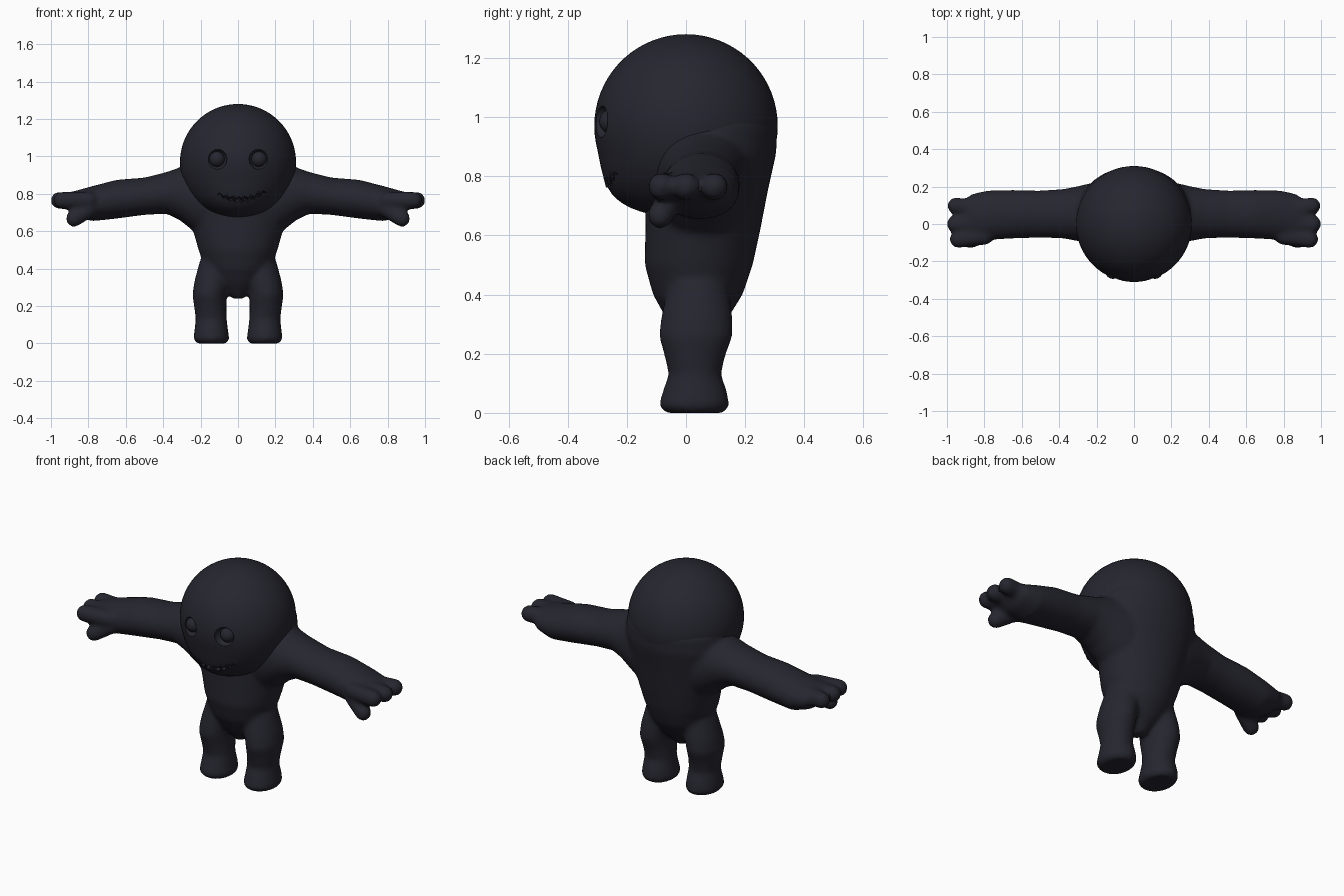
import bpy, bmesh, math
from mathutils import Vector, Matrix

if "Cube" in bpy.data.objects:
    bpy.data.objects.remove(bpy.data.objects["Cube"])

skin = bpy.data.materials.new("charcoal skin")
skin.diffuse_color = (0.019, 0.019, 0.029, 1)
skin.use_nodes = True
skin.node_tree.nodes["Principled BSDF"].inputs["Base Color"].default_value = skin.diffuse_color
HEAD_Z, HEAD_R = 0.97, 0.31


def make_object(name, bm):
    bmesh.ops.recalc_face_normals(bm, faces=bm.faces)
    me = bpy.data.meshes.new(name)
    bm.to_mesh(me)
    bm.free()
    me.materials.append(skin)
    ob = bpy.data.objects.new(name, me)
    bpy.context.collection.objects.link(ob)
    return ob


def finish(ob):
    """Apply all modifiers and shade smooth."""
    bpy.context.view_layer.update()
    ev = ob.evaluated_get(bpy.context.evaluated_depsgraph_get())
    me = bpy.data.meshes.new_from_object(ev)
    ob.modifiers.clear()
    ob.data = me
    me.materials.clear()
    me.materials.append(skin)
    for p in me.polygons:
        p.material_index = 0
    bpy.ops.object.select_all(action='DESELECT')
    ob.select_set(True)
    bpy.context.view_layer.objects.active = ob
    bpy.ops.object.shade_smooth_by_angle(angle=math.radians(40))


def loft(bm, rings, n=32):
    """Skin elliptical rings: (centre, half axis u, half axis v)."""
    loops = []
    for c, u, v in rings:
        c, u, v = Vector(c), Vector(u), Vector(v)
        loops.append([bm.verts.new(c + u * math.cos(2 * math.pi * i / n)
                                   + v * math.sin(2 * math.pi * i / n)) for i in range(n)])
    for a, b in zip(loops, loops[1:]):
        for i in range(n):
            j = (i + 1) % n
            bm.faces.new((a[i], a[j], b[j], b[i]))
    bm.faces.new(loops[0])
    bm.faces.new(loops[-1])


def ball(bm, c, r, seg=16):
    bmesh.ops.create_uvsphere(bm, u_segments=seg, v_segments=seg // 2 + 2, radius=r,
                              matrix=Matrix.Translation(c))


def digit(bm, a, b, r):
    for i in range(9):
        ball(bm, Vector(a).lerp(Vector(b), i / 8), r)


def jaw(z):
    return 1 + 0.5 * max(0, (0.9 - z) / 0.25) ** 2


def face_y(x, z):
    return -math.sqrt(max(0, HEAD_R ** 2 - x * x - (z - HEAD_Z) ** 2)) * jaw(z)


# torso, tapering to a point between the legs: z, y, rx, ry
bm = bmesh.new()
torso = [(0.24, .03, .03, .04), (0.32, .037, .115, .105), (0.40, .04, .175, .152),
         (0.50, .043, .212, .183), (0.62, .057, .245, .195), (0.75, .07, .275, .207),
         (0.88, .076, .297, .23), (0.97, .065, .295, .243), (1.05, .04, .25, .23)]
loft(bm, [((0, y, z), (rx, 0, 0), (0, ry, 0)) for z, y, rx, ry in torso])

# arms: x, y, z, ry, rz     legs: z, x, y, rx, ry
arm = [(.10, .06, .78, .17, .21), (.20, .06, .78, .165, .205), (.26, .057, .792, .155, .175),
       (.31, .055, .80, .145, .142), (.38, .055, .805, .132, .112), (.50, .053, .787, .126, .1),
       (.65, .052, .771, .13, .104), (.78, .047, .747, .133, .094),
       (.87, .035, .748, .126, .068), (.93, .01, .765, .1, .035)]
leg = [(0, .14, .03, .08, .10), (.025, .143, .027, .097, .12), (.07, .143, .03, .09, .11),
       (.13, .143, .03, .083, .089), (.19, .148, .03, .086, .102), (.26, .152, .033, .092, .125),
       (.33, .14, .037, .094, .12), (.44, .115, .04, .09, .10)]
for s in (-1, 1):
    loft(bm, [((s * x, y, z), (0, ry, 0), (0, 0, rz)) for x, y, z, ry, rz in arm])
    loft(bm, [((s * x, y, z), (rx, 0, 0), (0, ry, 0)) for z, x, y, rx, ry in leg])
    for y, tip in ((-.083, .94), (0, .956), (.097, .952)):
        digit(bm, (s * .8, y * .8, .765), (s * tip, y, .765), .047)
    digit(bm, (s * .79, -.055, .72), (s * .877, -.087, .667), .045)
body = make_object("body_with_limbs", bm)
m = body.modifiers.new("fuse", 'REMESH')
m.mode = 'VOXEL'
m.voxel_size = 0.012
m = body.modifiers.new("soften", 'SMOOTH')
m.factor = 0.5
m.iterations = 10
finish(body)

# round head with a fuller jaw
bm = bmesh.new()
ball(bm, (0, 0, HEAD_Z), HEAD_R, 64)
for v in bm.verts:
    if v.co.y < 0:
        v.co.y *= jaw(v.co.z)
head = make_object("head", bm)

# cutters for eye sockets and jagged mouth
bm = bmesh.new()
for s in (-1, 1):
    ball(bm, (s * .115, face_y(.115, .985) - .012, .985), .056, 32)
sockets = make_object("socket_cutter", bm)
bm = bmesh.new()
rings = []
for i in range(17):
    x = -.11 + .26 * i / 16
    z = .768 + 2.4 * (x - .01) ** 2 + (.007 if i % 2 else -.007)
    h = .002 + .010 * math.sin(math.pi * i / 16)
    rings.append(((x, face_y(x, z), z), (0, .025, 0), (0, 0, h)))
loft(bm, rings, 10)
mouth = make_object("mouth_cutter", bm)
for cutter in (sockets, mouth):
    m = head.modifiers.new("cut", 'BOOLEAN')
    m.operation = 'DIFFERENCE'
    m.solver = 'EXACT'
    m.object = cutter
finish(head)
for cutter in (sockets, mouth):
    bpy.data.objects.remove(cutter)

# eyeballs set into the sockets
for s, side in ((-1, "left"), (1, "right")):
    bm = bmesh.new()
    ball(bm, (s * .112, face_y(.115, .985) + .036, .985), .042, 24)
    finish(make_object(side + "_eyeball", bm))

# small teeth hanging from the upper lip
bm = bmesh.new()
for x in (-.06, -.02, .025, .07, .11):
    z = .776 + 2.4 * (x - .01) ** 2
    bmesh.ops.create_cone(bm, cap_ends=True, segments=8, radius1=.003, radius2=.011, depth=.03,
                          matrix=Matrix.Translation((x, face_y(x, z) + .004, z)))
finish(make_object("teeth", bm))
